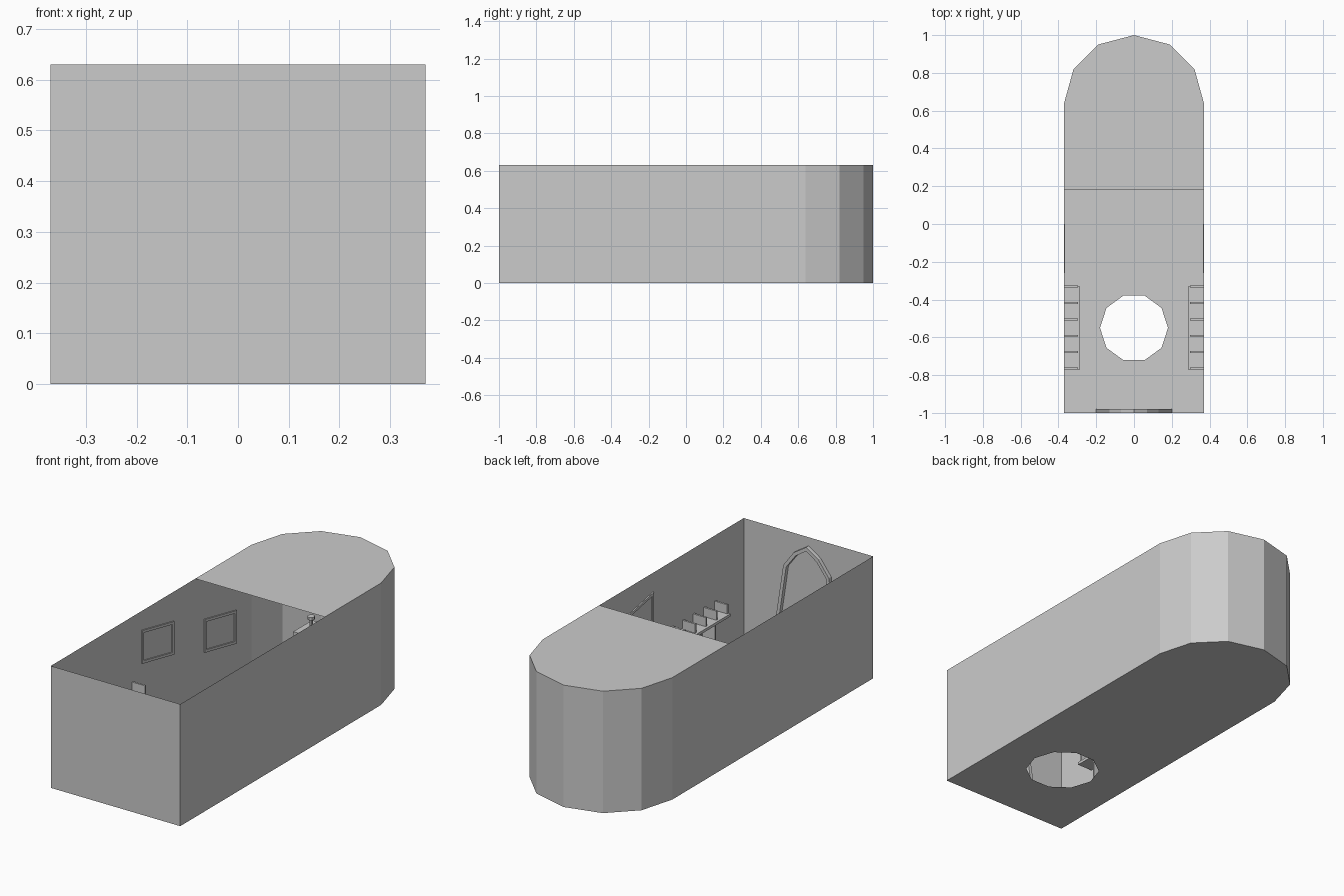
import bpy, bmesh
from math import cos, sin, pi

if "Cube" in bpy.data.objects:
    bpy.data.objects.remove(bpy.data.objects["Cube"])

H = 0.63
HALF = [(0.37, -1), (0.37, 0.64), (0.32, 0.82), (0.19, 0.95), (0, 1)]
PLAN = HALF + [(-x, y) for x, y in HALF[-2::-1]]


def make(name, bm):
    me = bpy.data.meshes.new(name)
    bm.to_mesh(me)
    bm.free()
    ob = bpy.data.objects.new(name, me)
    bpy.context.collection.objects.link(ob)
    return ob


def box(name, x, y, z):
    bm = bmesh.new()
    bmesh.ops.create_cube(bm, size=1)
    for v in bm.verts:
        for i, (a, b) in enumerate((x, y, z)):
            v.co[i] = a if v.co[i] < 0 else b
    return make(name, bm)


def mirrored_box(name, x, y, z):
    ob = box(name, x, y, z)
    ob.modifiers.new("mirror", 'MIRROR')
    return ob


def trim(name, outer, inner, offset, closed):
    """Solid strip between two point lists, extruded by offset."""
    bm = bmesh.new()
    o = [bm.verts.new(p) for p in outer]
    n = [bm.verts.new(p) for p in inner]
    count = len(o)
    faces = []
    for i in range(count if closed else count - 1):
        j = (i + 1) % count
        faces.append(bm.faces.new((o[i], o[j], n[j], n[i])))
    res = bmesh.ops.extrude_face_region(bm, geom=faces, use_keep_orig=True)
    vs = [g for g in res["geom"] if isinstance(g, bmesh.types.BMVert)]
    bmesh.ops.translate(bm, vec=offset, verts=vs)
    bmesh.ops.recalc_face_normals(bm, faces=bm.faces)
    return make(name, bm)


def cylinder(name, r, x, y, z0, z1):
    bm = bmesh.new()
    bmesh.ops.create_cone(bm, cap_ends=True, segments=8, radius1=r, radius2=r, depth=z1 - z0)
    bmesh.ops.translate(bm, vec=(x, y, (z0 + z1) / 2), verts=bm.verts)
    return make(name, bm)


# thin walls with a faceted rounded end
bm = bmesh.new()
low = [bm.verts.new((x, y, 0)) for x, y in PLAN]
top = [bm.verts.new((x, y, H)) for x, y in PLAN]
for i in range(len(PLAN)):
    j = (i + 1) % len(PLAN)
    bm.faces.new((low[i], low[j], top[j], top[i]))
make("walls", bm)

# floor with ten-sided opening
bm = bmesh.new()
hole = [(0.18 * cos(k * pi / 5), -0.55 + 0.18 * sin(k * pi / 5)) for k in range(10)]
for loop in (PLAN, hole):
    vs = [bm.verts.new((x, y, 0)) for x, y in loop]
    for i in range(len(vs)):
        bm.edges.new((vs[i], vs[(i + 1) % len(vs)]))
bmesh.ops.triangle_fill(bm, edges=bm.edges[:], use_beauty=True, normal=(0, 0, 1))
make("floor", bm)

# partial roof over the rounded end
bm = bmesh.new()
roof = [(0.37, 0.18)] + PLAN[1:-1] + [(-0.37, 0.18)]
bm.faces.new([bm.verts.new((x, y, H)) for x, y in roof])
make("roof", bm)

# tapered arch trim inside the front wall
arch = [(-0.2, 0), (-0.13, 0.46), (-0.07, 0.54), (0, 0.585), (0.07, 0.54), (0.13, 0.46), (0.2, 0)]
inner = [(-0.182, 0), (-0.114, 0.453), (-0.06, 0.525), (0, 0.565),
         (0.06, 0.525), (0.114, 0.453), (0.182, 0)]
trim("door_arch", [(x, -1, z) for x, z in arch], [(x, -1, z) for x, z in inner], (0, 0.02, 0), False)

# skewed window frames, two per side wall
for k, (y, z) in enumerate([(-0.26, 0.36), (0.25, 0.222)]):
    def corners(m):
        pts = [(m, m), (0.26 - m, m), (0.26 - m, 0.172 - m), (m, 0.172 - m)]
        return [(0.37, y + a, z + b - 0.2 * a) for a, b in pts]
    ob = trim(f"window_frame_{k + 1}", corners(0), corners(0.014), (-0.006, 0, 0), True)
    ob.modifiers.new("mirror", 'MIRROR')

# side shelves with upright plates and supports
mirrored_box("shelf", (0.285, 0.37), (-0.77, -0.33), (0.232, 0.246))
for k in range(6):
    y = -0.765 + k * 0.0868
    mirrored_box(f"shelf_plate_{k + 1}", (0.297, 0.37), (y - 0.005, y + 0.005), (0.246, 0.293))
for k, y in enumerate((-0.67, -0.55, -0.43)):
    mirrored_box(f"shelf_support_{k + 1}", (0.3, 0.37), (y - 0.005, y + 0.005), (0, 0.232))

# table with candles at the rounded end
box("table_top", (-0.15, 0.15), (0.665, 0.82), (0.21, 0.23))
mirrored_box("table_leg", (0.11, 0.13), (0.69, 0.8), (0, 0.21))
for side, x in (("left", -0.1), ("right", 0.1)):
    cylinder(f"{side}_candle_stem", 0.008, x, 0.74, 0.23, 0.28)
    cylinder(f"{side}_candle_cup", 0.018, x, 0.74, 0.28, 0.295)
